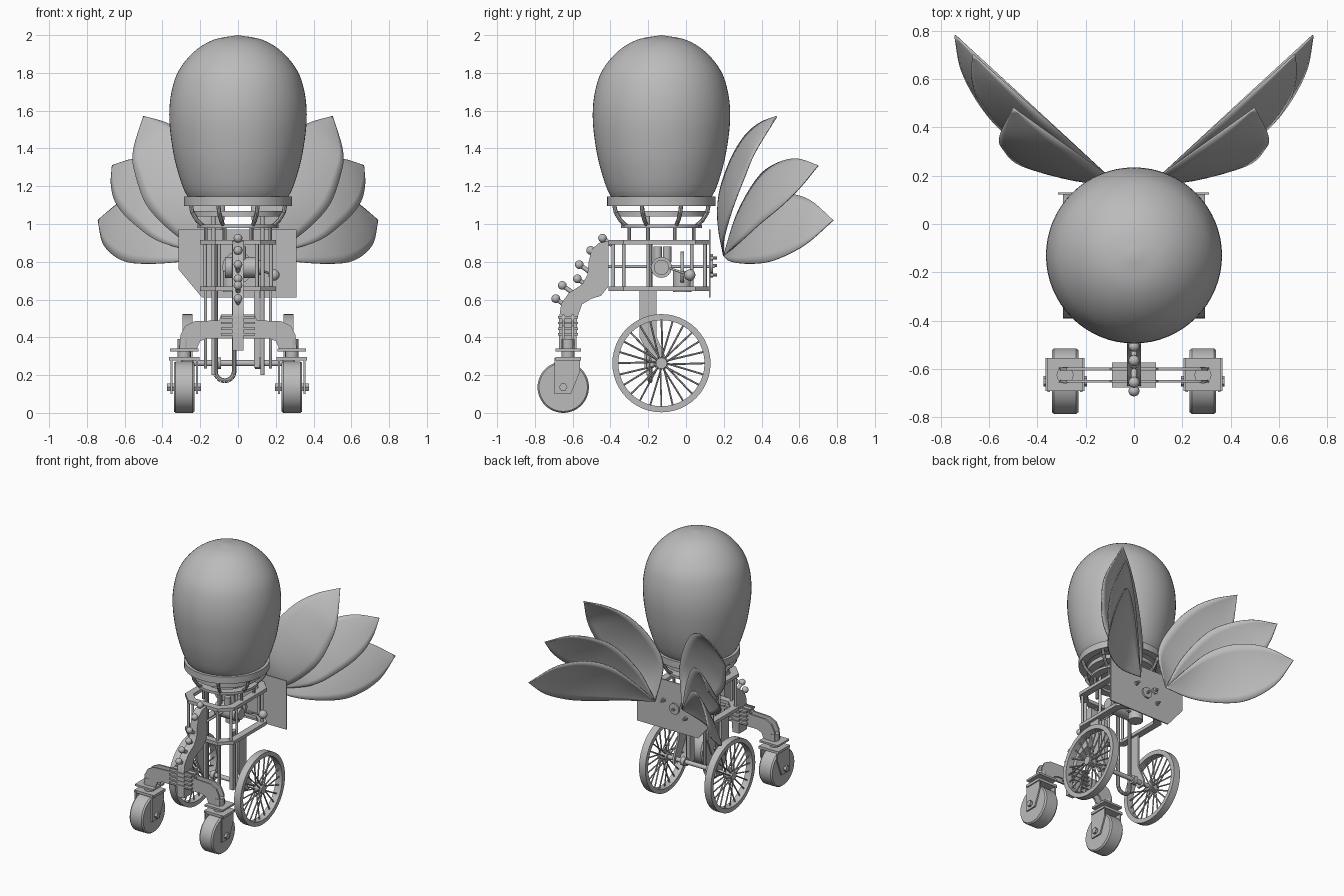
import bpy, bmesh
from math import sin, cos, pi
from mathutils import Vector

default_cube = bpy.data.objects.get("Cube")
if default_cube:
    bpy.data.objects.remove(default_cube)

grey = bpy.data.materials.new("plain grey")
grey.use_nodes = True
shade = (0.5, 0.5, 0.5, 1)
grey.diffuse_color = shade
grey.node_tree.nodes["Principled BSDF"].inputs["Base Color"].default_value = shade
parts = []
CENTRE = Vector((0, -0.13, 0))
SIDES = (("right", -1), ("left", 1))


def finish(name, bm):
    bmesh.ops.recalc_face_normals(bm, faces=bm.faces)
    mesh = bpy.data.meshes.new(name)
    bm.to_mesh(mesh)
    bm.free()
    mesh.materials.append(grey)
    obj = bpy.data.objects.new(name, mesh)
    bpy.context.collection.objects.link(obj)
    parts.append(obj)
    return obj


def add_rod(bm, a, b, r, r2=None, sides=16):
    a, b = Vector(a), Vector(b)
    made = bmesh.ops.create_cone(bm, cap_ends=True, segments=sides, radius1=r,
                                 radius2=r if r2 is None else r2, depth=(b - a).length)
    turn = Vector((0, 0, 1)).rotation_difference(b - a).to_matrix()
    for v in made["verts"]:
        v.co = turn @ v.co + (a + b) / 2


def rod(name, a, b, r, r2=None, sides=16):
    bm = bmesh.new()
    add_rod(bm, a, b, r, r2, sides)
    return finish(name, bm)


def ball(name, centre, r):
    bm = bmesh.new()
    bmesh.ops.create_uvsphere(bm, u_segments=16, v_segments=10, radius=r)
    bmesh.ops.translate(bm, verts=bm.verts, vec=Vector(centre))
    return finish(name, bm)


def plate(name, outline, axis, low, high):
    """Extrude an outline, given in the two other axes, along one axis."""
    bm = bmesh.new()

    def place(p, d):
        c = list(p)
        c.insert(axis, d)
        return bm.verts.new(c)
    a = [place(p, low) for p in outline]
    b = [place(p, high) for p in outline]
    bm.faces.new(a)
    bm.faces.new(b)
    for i in range(len(a)):
        bm.faces.new((a[i - 1], a[i], b[i], b[i - 1]))
    return finish(name, bm)


def box(name, x, y, z):
    return plate(name, [(x[0], y[0]), (x[1], y[0]), (x[1], y[1]), (x[0], y[1])], 2, *z)


def lathe(name, profile, centre=CENTRE, along_x=False, closed=False, steps=48):
    """Spin (radius, height) points; a closed profile gives a ring."""
    bm = bmesh.new()
    rings = []
    for i in range(steps):
        c, s = cos(2 * pi * i / steps), sin(2 * pi * i / steps)
        rings.append([bm.verts.new(centre + Vector((h, r * c, r * s) if along_x else
                                                   (r * c, r * s, h))) for r, h in profile])
    n = len(profile)
    for i in range(steps):
        for j in range(n if closed else n - 1):
            k = (j + 1) % n
            bm.faces.new((rings[i - 1][j], rings[i][j], rings[i][k], rings[i - 1][k]))
    bmesh.ops.remove_doubles(bm, verts=bm.verts, dist=1e-5)
    return finish(name, bm)


def hoop(name, inner, outer, low, high, **options):
    return lathe(name, [(inner, low), (outer, low), (outer, high), (inner, high)],
                 closed=True, **options)


def smooth_line(points, steps=6):
    """Catmull-Rom curve through the points."""
    p = [Vector(q) for q in points]
    p = [2 * p[0] - p[1]] + p + [2 * p[-1] - p[-2]]
    out = []
    for i in range(1, len(p) - 2):
        a, b, c, d = p[i - 1:i + 3]
        for k in range(steps):
            t = k / steps
            out.append((2 * b + (c - a) * t + (2 * a - 5 * b + 4 * c - d) * t * t
                        + (3 * b - a - 3 * c + d) * t ** 3) / 2)
    return out + [p[-2]]


# Egg-shaped head
egg = smooth_line([(0, 1.11), (.2, 1.115), (.27, 1.15), (.325, 1.3), (.354, 1.45), (.364, 1.58),
                   (.352, 1.7), (.315, 1.81), (.235, 1.91), (.13, 1.975), (0, 2)], 4)
lathe("egg_head", [(max(p.x, 0), p.y) for p in egg], steps=64)

# Neck rings, brackets and posts
hoop("upper_neck_ring", .235, .287, 1.095, 1.145)
hoop("middle_neck_ring", .17, .232, 1.04, 1.07)
hoop("lower_neck_ring", .16, .215, .98, .998)
bm = bmesh.new()
for i in range(8):
    out = Vector((cos(pi * (i + .5) / 4), sin(pi * (i + .5) / 4), 0))
    path = [CENTRE + out * r + Vector((0, 0, z)) for r, z in
            ((.27, 1.1), (.262, 1.06), (.235, 1.02), (.2, .99))]
    for a, b in zip(path, path[1:]):
        add_rod(bm, a, b, .011, sides=8)
    add_rod(bm, CENTRE + out * .185 + Vector((0, 0, .9)), path[-1] - out * .015, .01, sides=8)
finish("neck_brackets", bm)


# Body frames, open in the middle with cut corners
def octagon(inset):
    x, back, front, c = .2 - inset, .13 - inset, -.41 + inset, .08 - inset / 2
    return [(x, front + c), (x, back - c), (x - c, back), (c - x, back),
            (-x, back - c), (-x, front + c), (c - x, front), (x - c, front)]


for name, z in (("upper_frame", .892), ("lower_frame", .645)):
    bm = bmesh.new()
    loops = [[bm.verts.new((*p, z + h)) for p in octagon(i)]
             for i, h in ((0, 0), (0, .024), (.05, .024), (.05, 0))]
    for a, b in zip(loops, loops[1:] + loops[:1]):
        for i in range(8):
            bm.faces.new((a[i - 1], a[i], b[i], b[i - 1]))
    finish(name, bm)

# Supports on both sides: posts, legs, spoked wheels
for side, s in SIDES:
    for i, (x, y) in enumerate(((.1, -.385), (.175, -.33), (.175, .03), (.1, .1))):
        rod(f"{side}_body_post_{i}", (s * x, y, .65), (s * x, y, .9), .01)
    rod(f"{side}_long_post", (s * .13, -.2, .2), (s * .13, -.2, 1.05), .01)
    plate(f"{side}_leg", [(-.245, .65), (-.155, .65), (-.155, .4), (-.1, .28), (-.1, .235),
                          (-.16, .235), (-.245, .4)], 0, s * .165, s * .18)
    hub = CENTRE + Vector((s * .267, 0, .263))
    hoop(f"{side}_wheel_rim", .228, .26, -.026, .026, centre=hub, along_x=True)
    bm = bmesh.new()
    for i in range(24):
        a = 2 * pi * i / 24
        b = a + (.25 if i % 2 else -.25)
        lean = .022 if i % 4 < 2 else -.022
        add_rod(bm, hub + Vector((lean, .025 * cos(b), .025 * sin(b))),
                hub + Vector((0, .235 * cos(a), .235 * sin(a))), .005, sides=6)
    add_rod(bm, hub - Vector((.035, 0, 0)), hub + Vector((.035, 0, 0)), .03)
    finish(f"{side}_wheel_spokes", bm)
    rod(f"{side}_axle_collar", (s * .09, -.13, .263), (s * .12, -.13, .263), .03)
rod("rear_axle", (-.27, -.13, .263), (.27, -.13, .263), .016)
box("middle_leg", (.085, .115), (-.22, -.17), (.24, .67))

# Bent pipe hanging below the body
bm = bmesh.new()
bend = [(-.12, .9)] + [(-.07 - .05 * cos(pi * i / 8), .22 - .05 * sin(pi * i / 8))
                       for i in range(9)] + [(-.02, .9)]
for a, b in zip(bend, bend[1:]):
    add_rod(bm, (a[0], -.19, a[1]), (b[0], -.19, b[1]), .013, sides=10)
finish("bent_pipe", bm)

# Machinery inside the body
rod("drum", (-.07, -.13, .77), (.1, -.13, .77), .055, sides=24)
rod("drum_cap", (.1, -.13, .77), (.12, -.13, .77), .04, sides=24)
rod("drive_shaft", (0, -.41, .775), (0, .15, .775), .008)
for i, y in enumerate((-.15, -.1)):
    rod(f"piston_{i}", (.02, y, .8), (.02, y, .88), .022)
rod("gear_disc", (0, -.03, .77), (0, -.01, .77), .085, sides=12)
rod("lever", (.08, -.1, .77), (.19, .02, .73), .006)
ball("lever_ball", (.19, .02, .73), .03)
rod("motor", (-.03, -.02, .64), (-.03, -.02, .75), .05)

# Back panel with gears and pegs
plate("back_panel", [(-.315, .97), (.31, .97), (.31, .61), (-.19, .61), (-.315, .76)],
      1, .122, .13)
for i, (x, z, r) in enumerate(((0, .78, .04), (-.07, .82, .022), (.09, .82, .014),
                               (-.09, .73, .014))):
    rod(f"panel_gear_{i}", (x, .13, z), (x, .142, z), r, sides=12)
    rod(f"panel_peg_{i}", (x, .13, z), (x, .165, z), .008, sides=10)

# Curved front spine with knobs
spine = [(-.41, .91), (-.46, .9), (-.5, .865), (-.515, .8), (-.522, .73), (-.55, .68),
         (-.62, .635), (-.66, .58), (-.672, .5), (-.672, .33), (-.58, .33), (-.577, .5),
         (-.55, .575), (-.5, .605), (-.45, .62), (-.41, .67)]
plate("front_spine", spine, 0, -.028, .028)
for i, (y, z) in enumerate(((-.442, .925), (-.505, .86), (-.565, .785), (-.575, .71),
                            (-.655, .675), (-.69, .605))):
    tip = Vector((0, y, z))
    ball(f"spine_knob_{i}", tip, .023)
    rod(f"spine_knob_stem_{i}", tip, tip + Vector((0, .05, -.035)), .012)
for i in range(4):
    z = .41 + .03 * i
    box(f"spine_band_{i}", (-.09, .09), (-.677, -.573), (z, z + .012))

# Yoke of two arched plates
half = [(.31, .335), (.305, .41), (.28, .46), (.23, .485), (.1, .49), (.09, .52)]
under = [(.09, .395), (.16, .395), (.2, .38), (.22, .335)]
arch = [(-x, z) for x, z in half] + half[::-1]
arch += under[::-1] + [(-x, z) for x, z in under]
for name, y in (("front", -.65), ("back", -.6)):
    plate(f"{name}_yoke_plate", arch, 1, y - .006, y + .006)

# Casters
for side, s in SIDES:
    c = s * .285
    box(f"{side}_caster_platform", (c - .075, c + .075), (-.69, -.555), (.326, .34))
    rod(f"{side}_caster_stem", (c, -.625, .28), (c, -.625, .39), .035)
    box(f"{side}_fork_top", (c - .08, c + .08), (-.69, -.555), (.277, .296))
    lathe(f"{side}_caster_wheel", [(0, -.055), (.128, -.055), (.136, -.045), (.136, .045),
                                   (.128, .055), (0, .055)], Vector((c, -.65, .136)), True)
    for k in (-1, 1):
        plate(f"{side}_fork_arm_{k}", [(-.695, .29), (-.56, .29), (-.56, .22), (-.61, .1),
                                       (-.695, .1)], 0, c + k * .062, c + k * .072)
    rod(f"{side}_caster_axle", (c - .09, -.65, .136), (c + .09, -.65, .136), .022, sides=6)

# Wing petals: tip, inner edge as (y, z) above the root line, outer edge
ROOT = Vector((.11, .2, .83))
petals = {
    "upper": ((.5, .48, 1.57), [(.17, 1.1), (.22, 1.3), (.3, 1.45), (.385, 1.53)],
              [(.3, .2, .92), (.47, .245, 1.08), (.54, .31, 1.25), (.555, .365, 1.38)]),
    "middle": ((.665, .7, 1.31), [(.27, 1.05), (.37, 1.23), (.46, 1.31), (.58, 1.345)],
               [(.4, .28, .9), (.55, .39, 1), (.64, .51, 1.1), (.67, .61, 1.2)]),
    "lower": ((.74, .78, 1.02), [(.3, .98), (.4, 1.1), (.52, 1.155), (.65, 1.13)],
              [(.31, .24, .8), (.5, .35, .79), (.62, .47, .81), (.71, .63, .89)])}
for label, (tip, inner, outer) in petals.items():
    slope = (tip[0] - ROOT.x) / (tip[1] - ROOT.y)
    inner = [(ROOT.x + (y - ROOT.y) * slope, y, z) for y, z in inner]
    edges = [smooth_line([ROOT, *e, tip]) for e in (inner, outer)]
    for side, s in SIDES:
        bm = bmesh.new()
        rows = []
        for a, b in zip(*edges):
            row = []
            for k in range(9):
                t = k / 8
                p = a.lerp(b, t) + Vector((.5, -.8, 0)) * (a - b).length * .2 * t * (1 - t)
                row.append(bm.verts.new((s * p.x, p.y, p.z)))
            rows.append(row)
        for a, b in zip(rows, rows[1:]):
            for k in range(8):
                bm.faces.new((a[k], a[k + 1], b[k + 1], b[k]))
        bmesh.ops.remove_doubles(bm, verts=bm.verts, dist=1e-5)
        petal = finish(f"{side}_{label}_wing_petal", bm)
        thick = petal.modifiers.new("thickness", "SOLIDIFY")
        thick.thickness, thick.offset = .008, 0

# Smooth round surfaces, keep edges sharp
bpy.ops.object.select_all(action="DESELECT")
for obj in parts:
    obj.select_set(True)
bpy.context.view_layer.objects.active = parts[0]
bpy.ops.object.shade_smooth_by_angle()
